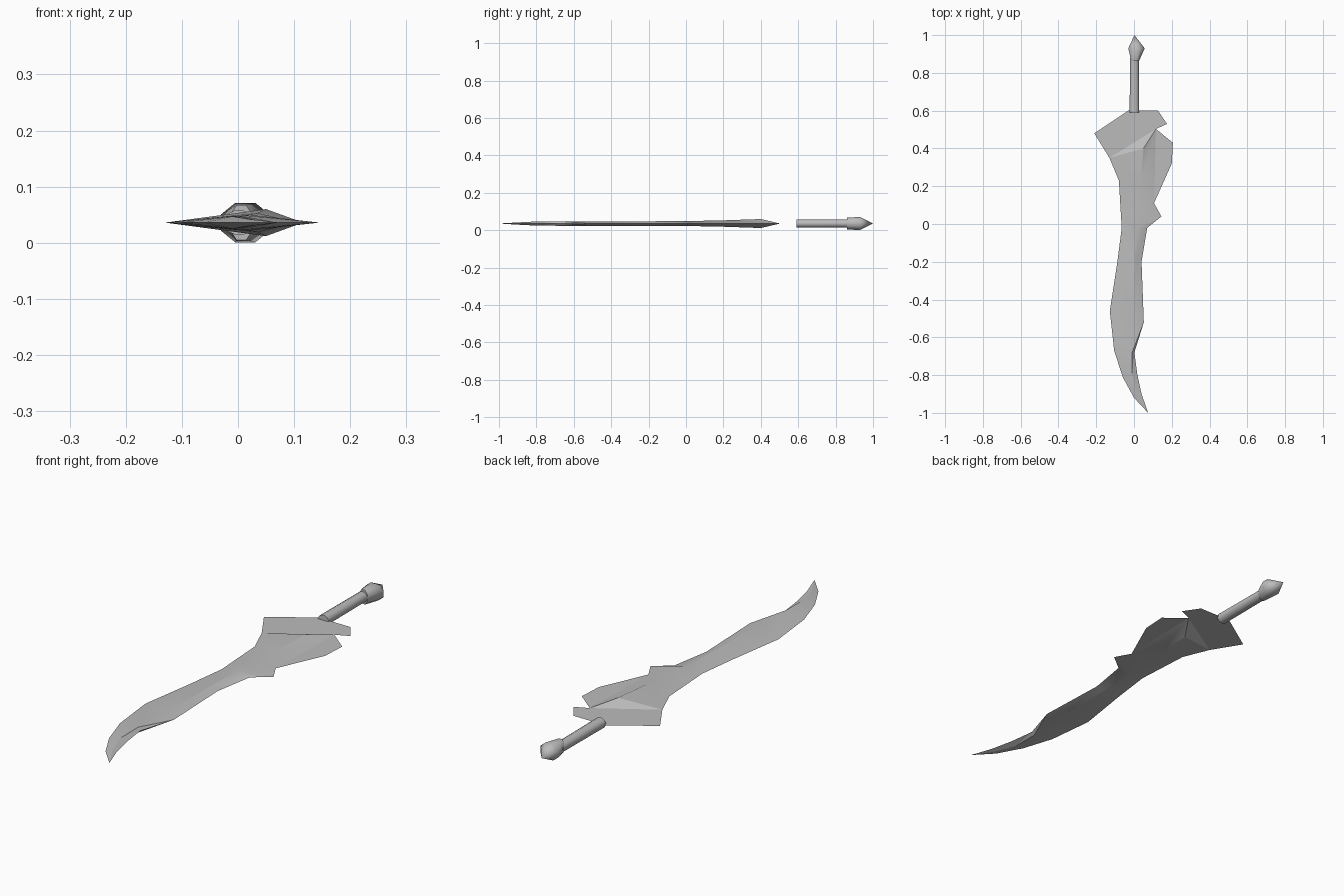
import bpy, bmesh, math

cube = bpy.data.objects.get("Cube")
if cube:
    bpy.data.objects.remove(cube, do_unlink=True)

MID = 0.036  # height of the flat mid-plane

steel = bpy.data.materials.new("grey steel")
steel.use_nodes = True
GREY = (0.5, 0.5, 0.5, 1)
steel.diffuse_color = GREY
steel.node_tree.nodes["Principled BSDF"].inputs["Base Color"].default_value = GREY


def finish(name, bm, angle=30, fix=True):
    """Turn a bmesh into a named, shaded object."""
    if fix:
        bmesh.ops.recalc_face_normals(bm, faces=bm.faces)
    me = bpy.data.meshes.new(name)
    bm.to_mesh(me)
    bm.free()
    me.materials.append(steel)
    ob = bpy.data.objects.new(name, me)
    bpy.context.collection.objects.link(ob)
    bpy.ops.object.select_all(action='DESELECT')
    ob.select_set(True)
    bpy.context.view_layer.objects.active = ob
    bpy.ops.object.shade_smooth_by_angle(angle=math.radians(angle))
    return ob


# Blade: rows of left edge (x, y), ridge (x, y, half thickness), right edge (x, y)
rows = [
    ((-.13, .35), (.05, .40, .024), (.116, .503)),
    ((-.08, .23), (.035, .20, .017), (.106, .11)),
    ((-.07, .06), (.02, .05, .014), (.145, .04)),
    ((-.065, -.02), (.01, -.02, .013), (.07, -.02)),
    ((-.088, -.20), (.005, -.20, .012), (.04, -.20)),
    ((-.128, -.46), (0, -.50, .012), (.052, -.52)),
    ((-.105, -.67), (-.01, -.68, .012), (.002, -.68)),
    ((-.06, -.81), (-.01, -.80, .011), (.018, -.80)),
    ((0, -.92), (.02, -.90, .006), (.04, -.90)),
]
bm = bmesh.new()
tip = bm.verts.new((.075, -1, MID))
lefts = [bm.verts.new((*r[0], MID)) for r in rows]
rights = [bm.verts.new((*r[2], MID)) for r in rows]
for side in (1, -1):
    ridge = [bm.verts.new((r[1][0], r[1][1], MID + side * r[1][2])) for r in rows]
    bm.faces.new((lefts[0], ridge[0], rights[0]))
    for edge in (lefts, rights):
        for i in range(len(rows) - 1):
            bm.faces.new((edge[i], edge[i + 1], ridge[i + 1]))
            bm.faces.new((edge[i], ridge[i + 1], ridge[i]))
        bm.faces.new((edge[-1], tip, ridge[-1]))
finish("blade", bm, 20)


# Flat plates at the wide end of the blade
def plate(name, outline):
    bm = bmesh.new()
    f = bm.faces.new([bm.verts.new((x, y, MID)) for x, y in outline])
    f.normal_update()
    if f.normal.z < 0:
        f.normal_flip()
    bmesh.ops.triangulate(bm, faces=[f])
    finish(name, bm, fix=False)


plate("shoulder_plate", [(-.13, .35), (-.21, .48), (-.03, .6), (.127, .6),
                         (.175, .53), (.116, .503)])
plate("side_barb_plate", [(.106, .11), (.2, .32), (.206, .43), (.116, .503)])


# Handle and pommel: elliptical rings along y (x centre, y, x radius, z radius)
def lathe(name, rings, sides, angle, point=None):
    bm = bmesh.new()
    loops = []
    for cx, y, rx, rz in rings:
        loops.append([bm.verts.new((
            cx + rx * math.cos((k + .5) * math.tau / sides), y,
            MID + rz * math.sin((k + .5) * math.tau / sides))) for k in range(sides)])
    for a, b in zip(loops, loops[1:]):
        for k in range(sides):
            n = (k + 1) % sides
            bm.faces.new((a[k], a[n], b[n], b[k]))
    bm.faces.new(loops[0])
    if point:
        apex = bm.verts.new(point)
        for k in range(sides):
            bm.faces.new((loops[-1][k], loops[-1][(k + 1) % sides], apex))
    else:
        bm.faces.new(loops[-1])
    finish(name, bm, angle)


lathe("handle", [(.002, .59, .026, .023), (.002, .88, .024, .022)], 12, 40)
lathe("pommel", [(.006, .862, .022, .034), (.013, .93, .047, .038)], 8, 50,
      (.002, 1, MID))
